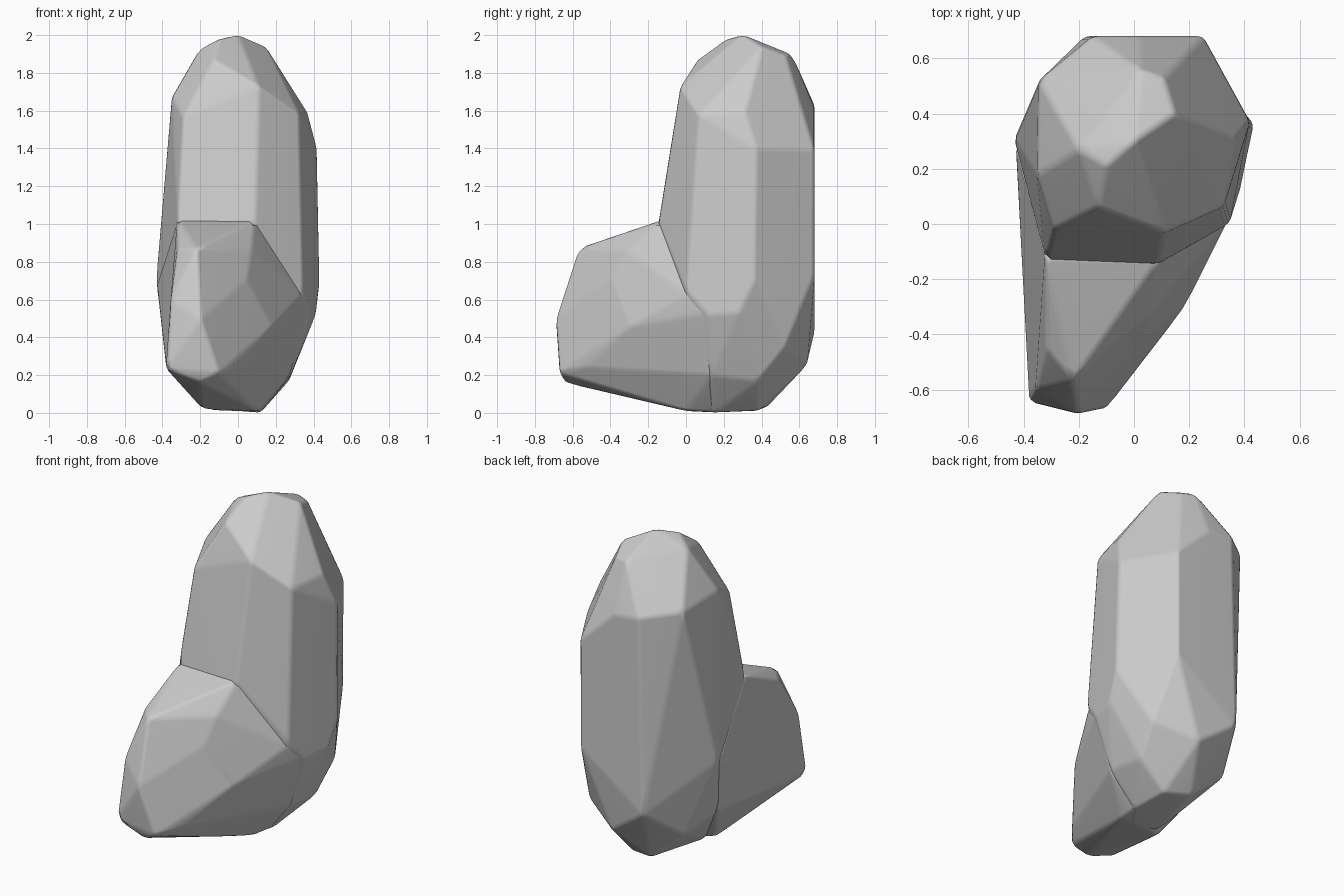
import bpy, bmesh, math

def rock(name, corners):
    """Chiselled stone: hull of a few corners, flat facets merged, edges softly worn."""
    bm = bmesh.new()
    for c in corners:
        bm.verts.new(c)
    hull = bmesh.ops.convex_hull(bm, input=bm.verts)
    loose = {g for g in hull["geom_interior"] + hull["geom_unused"]
             if isinstance(g, bmesh.types.BMVert)}
    bmesh.ops.delete(bm, geom=list(loose), context='VERTS')
    bmesh.ops.dissolve_limit(bm, angle_limit=math.radians(7),
                             verts=bm.verts, edges=bm.edges)
    bmesh.ops.recalc_face_normals(bm, faces=bm.faces)
    for f in bm.faces:
        f.smooth = True
    me = bpy.data.meshes.new(name)
    bm.to_mesh(me)
    bm.free()
    ob = bpy.data.objects.new(name, me)
    bpy.context.collection.objects.link(ob)
    bev = ob.modifiers.new("worn_edges", 'BEVEL')
    bev.width, bev.segments = 0.018, 2
    bev.limit_method = 'ANGLE'
    bev.angle_limit = math.radians(7)
    wn = ob.modifiers.new("flat_facets", 'WEIGHTED_NORMAL')
    wn.keep_sharp = True
    return ob

# Tall standing stone: crown, shoulders, waist, foot
crown = [(0, .3, 2.005), (-.1, .21, 1.98), (.15, .40, 1.94), (.11, .53, 1.89),
         (.02, .56, 1.9), (-.2, .27, 1.93), (-.13, .06, 1.87)]
shoulders = [(.11, -.03, 1.73), (.325, .065, 1.58), (.37, .31, 1.59), (.42, .37, 1.4),
             (.25, .68, 1.39), (.02, .68, 1.61), (-.15, .68, 1.63), (-.345, .52, 1.66),
             (-.35, .18, 1.67), (-.29, -.02, 1.57)]
waist = [(.09, -.145, 1.01), (-.32, -.13, 1.0), (.345, 0, .65), (.385, .12, .52),
         (.415, .28, .53), (.435, .36, .7), (.25, .68, .73), (-.18, .68, .42),
         (-.435, .31, .68)]
foot = [(.28, .13, .2), (.31, .22, .26), (.27, .38, .17), (.3, .52, .34), (.06, .64, .25),
        (-.38, .25, .32), (-.29, .43, .23), (.12, .15, 0), (.1, .38, .01),
        (-.06, .43, .03), (-.15, .02, .015), (.02, -.01, .01)]
rock("tall_stone", crown + shoulders + waist + foot)

# Low stone growing out of its front, running back into the tall one
top = [(-.32, -.12, 1.02), (.09, -.13, 1.02), (-.22, -.57, .87), (-.32, -.45, .87),
       (.07, -.31, .86), (.045, -.405, .71), (.26, -.06, .63)]
middle = [(-.36, -.6, .6), (-.2, -.69, .5), (.185, -.3, .46), (-.415, -.25, .45),
          (-.42, .1, .6), (-.43, .29, .68), (.34, .01, .63), (.38, .12, .53)]
base = [(-.38, -.645, .23), (-.1, -.67, .21), (0, -.53, .24), (-.2, -.64, .16),
        (-.19, -.02, .02), (.1, 0, .01), (.28, .13, .2), (.12, .15, .005), (-.37, .22, .32)]
rock("low_stone", top + middle + base)
